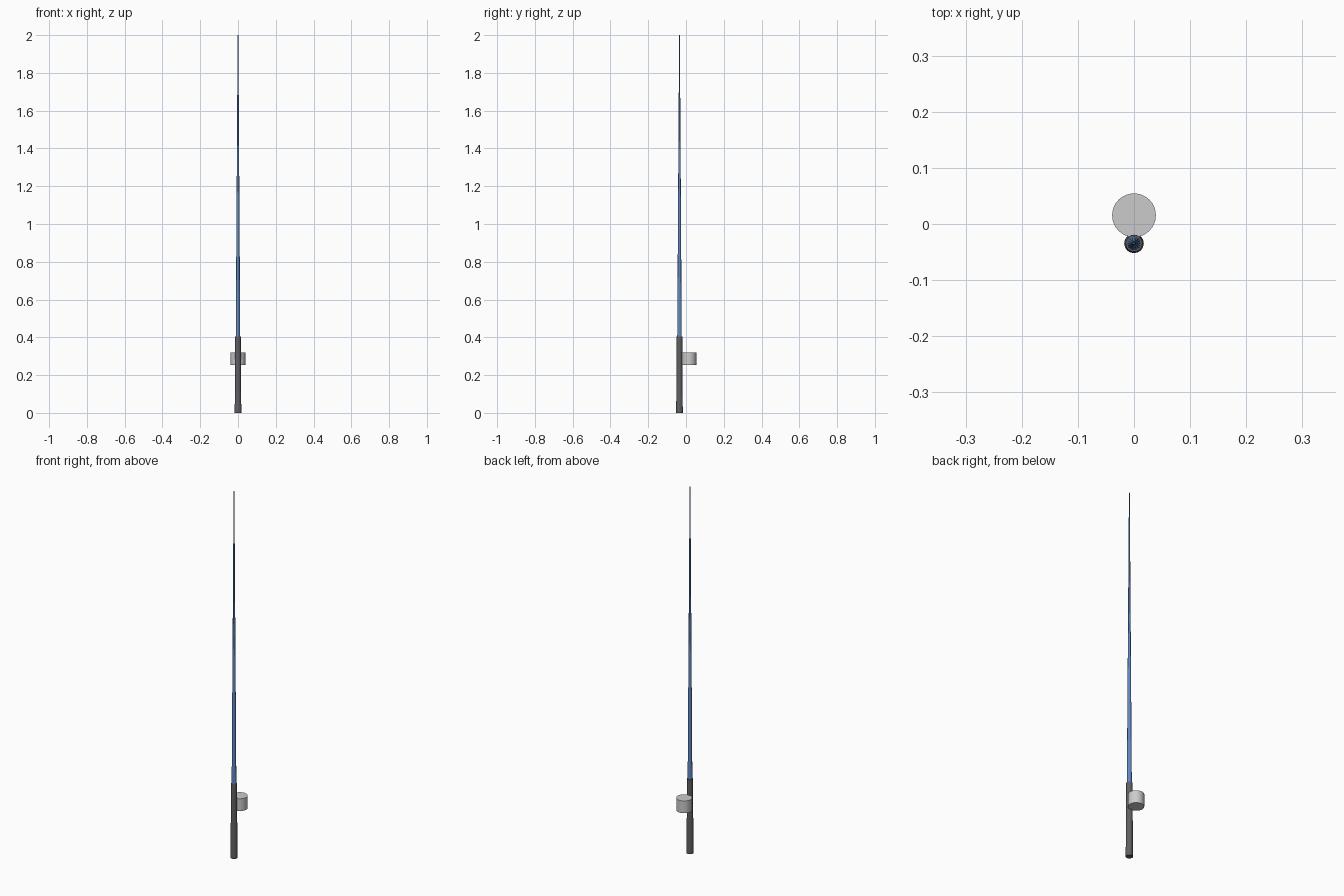
import bpy

if "Cube" in bpy.data.objects:
    bpy.data.objects.remove(bpy.data.objects["Cube"])

ROD_Y = -0.0345


def material(name, colour):
    mat = bpy.data.materials.new(name)
    mat.diffuse_color = (*colour, 1)
    mat.use_nodes = True
    mat.node_tree.nodes["Principled BSDF"].inputs["Base Color"].default_value = mat.diffuse_color
    return mat


def tapered_rod(name, y, z0, z1, r0, r1, sides, mat=None, smooth=False):
    """Vertical round part from z0 to z1, radius r0 at the bottom and r1 at the top."""
    bpy.ops.mesh.primitive_cone_add(vertices=sides, radius1=r0, radius2=r1,
                                    depth=z1 - z0, location=(0, y, (z0 + z1) / 2))
    obj = bpy.context.object
    obj.name = name
    if mat:
        obj.data.materials.append(mat)
    if smooth:
        bpy.ops.object.shade_smooth_by_angle()
    return obj


dark_grip = material("dark_grip", (0.12, 0.12, 0.13))
blue = material("blue_rod", (0.12, 0.25, 0.55))

# Grip at the bottom, slightly tapered
tapered_rod("handle", ROD_Y, 0.0, 0.405, 0.0175, 0.015, 16, dark_grip)

# Long thin rod, set into the top of the grip
tapered_rod("rod", ROD_Y, 0.385, 2.0, 0.012, 0.002, 16, blue)

# Reel drum fixed to the back of the grip
tapered_rod("reel", 0.0155, 0.253, 0.32, 0.039, 0.039, 32, smooth=True)
